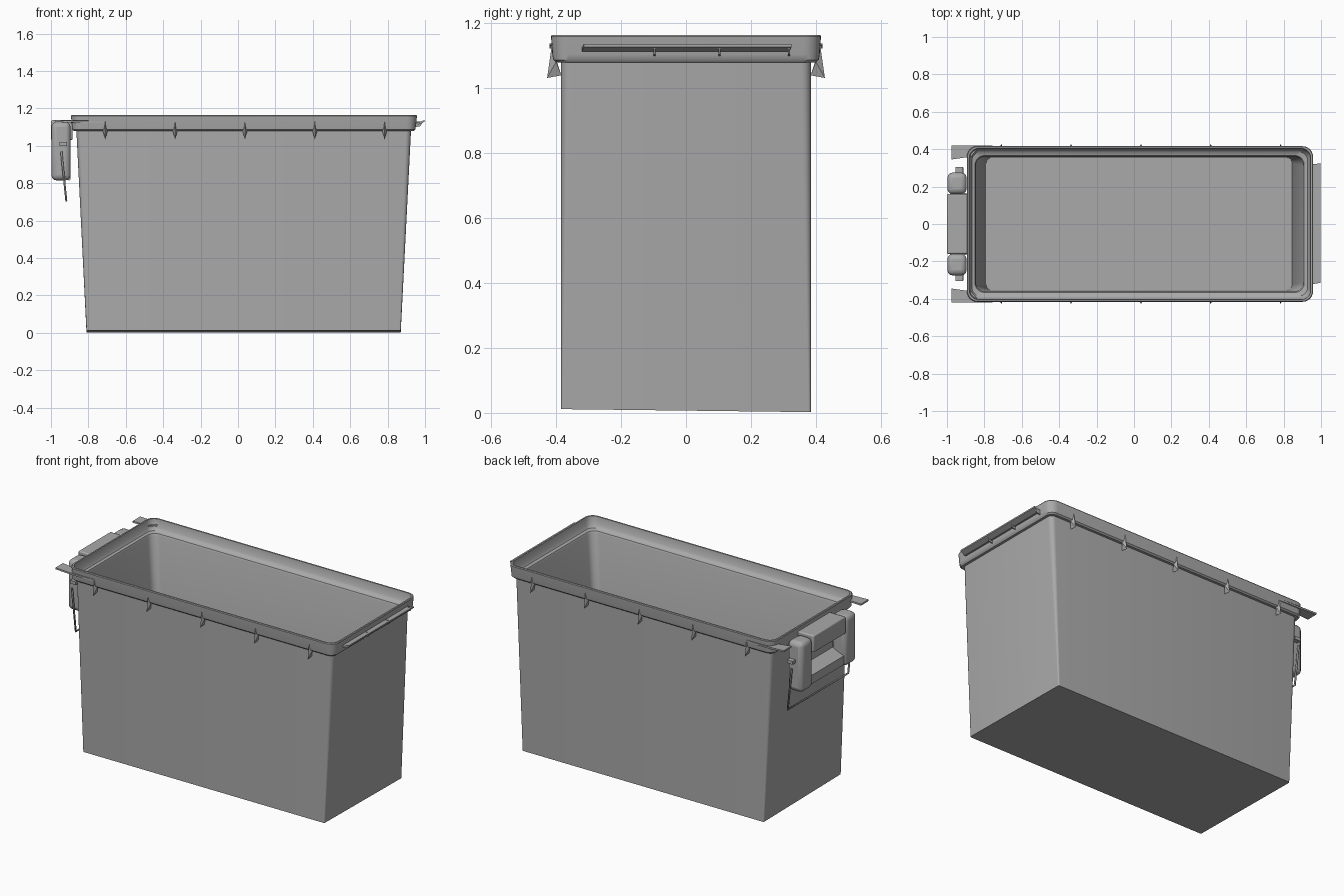
import bpy, bmesh, math
from mathutils import Vector

cube = bpy.data.objects.get("Cube")
if cube:
    bpy.data.objects.remove(cube)

grey = bpy.data.materials.new("plain grey plastic")
grey.use_nodes = True
GREY = (0.4, 0.4, 0.4, 1)
grey.diffuse_color = GREY
grey.node_tree.nodes["Principled BSDF"].inputs["Base Color"].default_value = GREY


def finish(bm, name, smooth=True):
    bmesh.ops.recalc_face_normals(bm, faces=bm.faces)
    me = bpy.data.meshes.new(name)
    bm.to_mesh(me)
    bm.free()
    ob = bpy.data.objects.new(name, me)
    bpy.context.collection.objects.link(ob)
    me.materials.append(grey)
    if smooth:
        bpy.ops.object.select_all(action='DESELECT')
        ob.select_set(True)
        bpy.context.view_layer.objects.active = ob
        bpy.ops.object.shade_smooth_by_angle(angle=math.radians(35))
    return ob


def ring(bm, x0, x1, y, r, z, tilt=0, seg=6):
    """Rounded rectangle of vertices."""
    out = []
    for cx, cy, a0 in ((x1 - r, y - r, 0), (x0 + r, y - r, 90),
                       (x0 + r, r - y, 180), (x1 - r, r - y, 270)):
        for i in range(seg + 1):
            a = math.radians(a0 + 90 * i / seg)
            py = cy + r * math.sin(a)
            out.append(bm.verts.new((cx + r * math.cos(a), py, z - tilt * py)))
    return out


def loft(name, sections):
    bm = bmesh.new()
    rings = [ring(bm, *s) for s in sections]
    for a, b in zip(rings, rings[1:]):
        for i in range(len(a)):
            j = (i + 1) % len(a)
            bm.faces.new((a[i], a[j], b[j], b[i]))
    bm.faces.new(rings[0])
    bm.faces.new(rings[-1])
    return finish(bm, name)


def prism(name, outline, offset, smooth=False):
    """Extrude a closed outline of 3D points by an offset."""
    bm = bmesh.new()
    face = bm.faces.new([bm.verts.new(p) for p in outline])
    new = bmesh.ops.extrude_face_region(bm, geom=[face])["geom"]
    bmesh.ops.translate(bm, vec=Vector(offset),
                        verts=[v for v in new if isinstance(v, bmesh.types.BMVert)])
    return finish(bm, name, smooth)


def box(name, lo, hi, bevel=0.0):
    lo, hi = Vector(lo), Vector(hi)
    bm = bmesh.new()
    bmesh.ops.create_cube(bm, size=1)
    for v in bm.verts:
        v.co = (lo + hi) / 2 + v.co * (hi - lo)
    ob = finish(bm, name, bevel > 0)
    if bevel:
        m = ob.modifiers.new("soft edges", 'BEVEL')
        m.width, m.segments = bevel, 3
    return ob


# Tapered bin with rolled rim and hollow inside
loft("bin_shell", [
    (-0.81, 0.87, 0.385, 0.008, 0.007, 0.012),
    (-0.864, 0.925, 0.385, 0.03, 1.08),
    (-0.88, 0.94, 0.40, 0.04, 1.08),
    (-0.886, 0.948, 0.409, 0.045, 1.088),
    (-0.888, 0.951, 0.412, 0.05, 1.105),
    (-0.893, 0.957, 0.416, 0.055, 1.16),
    (-0.890, 0.954, 0.413, 0.055, 1.165),
    (-0.881, 0.945, 0.404, 0.05, 1.165),
    (-0.876, 0.938, 0.398, 0.05, 1.115),
    (-0.866, 0.928, 0.385, 0.045, 1.10),
    (-0.850, 0.910, 0.366, 0.05, 1.095),
    (-0.846, 0.905, 0.361, 0.05, 1.085),
    (-0.79, 0.845, 0.355, 0.03, 0.03)])

# Pointed ribs under the rim on both long sides
for side, word in ((-1, "front"), (1, "back")):
    for i in range(5):
        x = -0.71 + 0.3735 * i
        bm = bmesh.new()
        top, tip, root, left, right = [bm.verts.new(p) for p in (
            (x, side * 0.414, 1.13), (x, side * 0.428, 1.032), (x, side * 0.384, 1.04),
            (x - 0.013, side * 0.40, 1.082), (x + 0.013, side * 0.40, 1.082))]
        for m in (left, right):
            bm.faces.new((top, tip, m))
            bm.faces.new((tip, root, m))
            bm.faces.new((root, top, m))
        finish(bm, f"{word}_rim_rib_{i + 1}", False)

    # Flat corner tab with a tapering strip along the rim
    s = side
    prism(f"{word}_corner_tab", [
        (-0.975, s * 0.345, 1.128), (-0.87, s * 0.36, 1.122), (-0.83, s * 0.41, 1.122),
        (-0.71, s * 0.412, 1.122), (-0.71, s * 0.417, 1.122), (-0.85, s * 0.421, 1.122),
        (-0.975, s * 0.421, 1.128)], (0, 0, 0.01))

# Catch lip on the end opposite the latch
prism("end_catch_lip", [
    (0.945, -0.32, 1.118), (0.965, -0.32, 1.114), (0.996, -0.315, 1.128),
    (0.996, -0.315, 1.137), (0.965, -0.32, 1.126), (0.945, -0.32, 1.128)], (0, 0.64, 0))
for y in (-0.1, 0.1, 0.315):
    prism("end_catch_rib", [(0.95, y, 1.10), (0.975, y, 1.105), (0.99, y, 1.13),
                            (0.95, y, 1.13)], (0, 0.006, 0))

# Latch: two rounded arms, top block and lower bridge
for side, word in ((-1, "front"), (1, "back")):
    y0, y1 = sorted((side * 0.16, side * 0.275))
    box(f"{word}_latch_arm", (-0.998, y0, 0.815), (-0.895, y1, 1.128), 0.028)
    box(f"{word}_latch_pin", (-0.955, min(side * 0.27, side * 0.305), 1.0),
        (-0.915, max(side * 0.27, side * 0.305), 1.02))
box("latch_top_block", (-1.0, -0.16, 1.03), (-0.885, 0.16, 1.137), 0.008)
prism("latch_bridge", [(-0.985, -0.165, 0.83), (-0.90, -0.165, 0.815),
                       (-0.90, -0.165, 0.92), (-0.985, -0.165, 0.885)], (0, 0.33, 0))
box("latch_back_plate", (-0.905, -0.165, 0.82), (-0.895, 0.165, 1.04))

# Wire bail hanging from the latch
curve = bpy.data.curves.new("wire_bail", 'CURVE')
curve.dimensions = '3D'
curve.bevel_depth = 0.006
curve.bevel_resolution = 1
curve.use_fill_caps = True
line = curve.splines.new('POLY')
path = [(-0.945, -0.3, 0.97), (-0.918, -0.3, 0.706), (-0.918, 0.3, 0.706), (-0.945, 0.3, 0.97)]
line.points.add(len(path) - 1)
for p, co in zip(line.points, path):
    p.co = (*co, 1)
bail = bpy.data.objects.new("wire_bail", curve)
bpy.context.collection.objects.link(bail)
curve.materials.append(grey)
